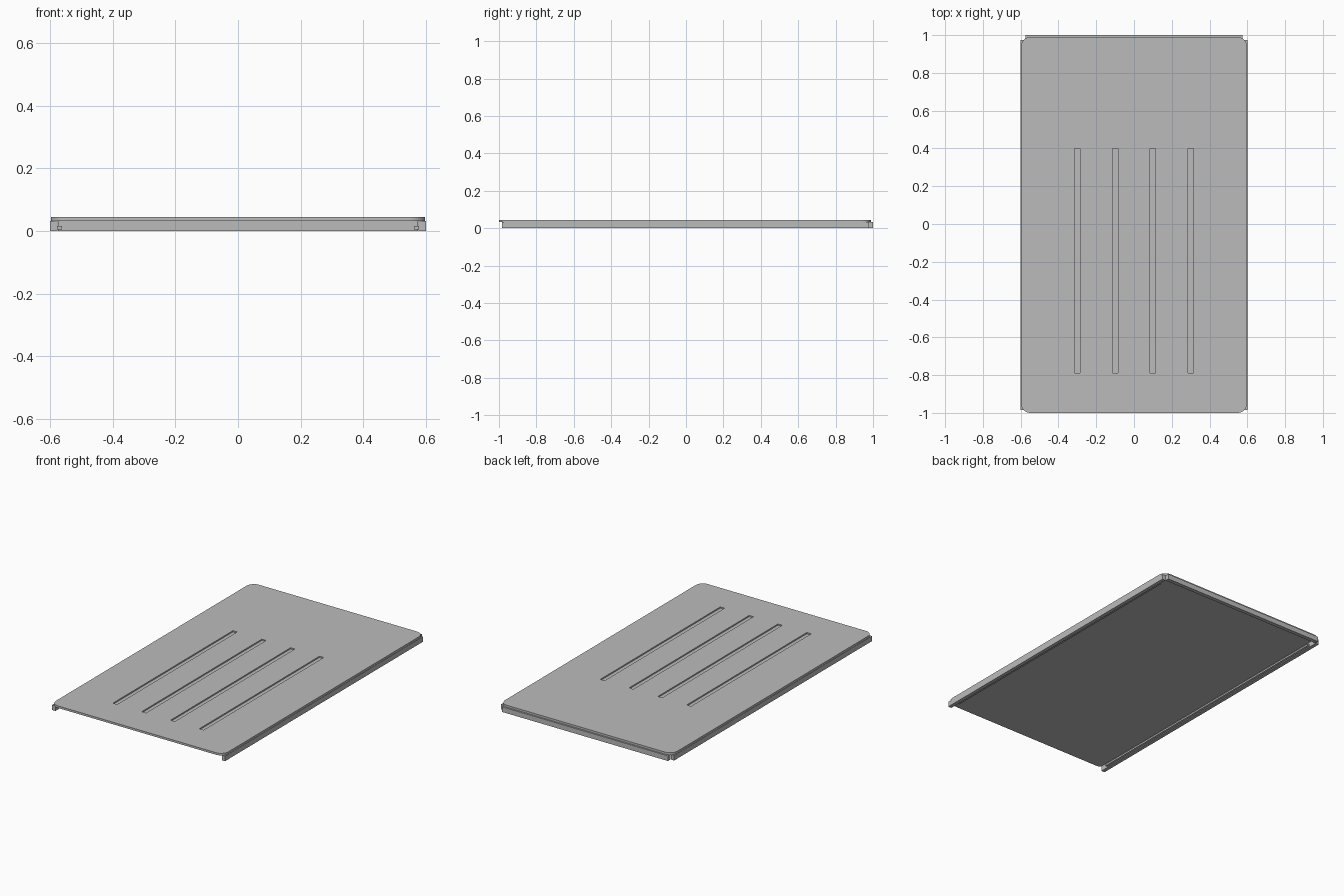
import bpy, bmesh
from math import pi, cos, sin

cube = bpy.data.objects.get("Cube")
if cube:
    bpy.data.objects.remove(cube, do_unlink=True)

GREY = (0.5, 0.5, 0.5, 1)
grey = bpy.data.materials.new("plain grey")
grey.use_nodes = True
grey.diffuse_color = GREY
grey.node_tree.nodes["Principled BSDF"].inputs["Base Color"].default_value = GREY


def prism(name, outline, z0, z1):
    """Extrude a flat xy outline from z0 up to z1."""
    bm = bmesh.new()
    face = bm.faces.new([bm.verts.new((x, y, z0)) for x, y in outline])
    ext = bmesh.ops.extrude_face_region(bm, geom=[face])["geom"]
    bmesh.ops.translate(bm, vec=(0, 0, z1 - z0),
                        verts=[v for v in ext if isinstance(v, bmesh.types.BMVert)])
    bmesh.ops.recalc_face_normals(bm, faces=bm.faces)
    mesh = bpy.data.meshes.new(name)
    bm.to_mesh(mesh)
    bm.free()
    mesh.materials.append(grey)
    obj = bpy.data.objects.new(name, mesh)
    bpy.context.collection.objects.link(obj)
    return obj


def rect(x0, x1, y0, y1):
    return [(x0, y0), (x1, y0), (x1, y1), (x0, y1)]


def rounded_rect(x0, x1, y0, y1, r, steps=8):
    corners = [(x1 - r, y1 - r), (x0 + r, y1 - r), (x0 + r, y0 + r), (x1 - r, y0 + r)]
    return [(cx + r * cos(a), cy + r * sin(a))
            for q, (cx, cy) in enumerate(corners)
            for a in [(q + i / steps) * pi / 2 for i in range(steps + 1)]]


TOP, UNDER = 0.045, 0.032

# Top panel with rounded corners
panel = prism("top_panel", rounded_rect(-0.598, 0.598, -1, 0.99, 0.05), UNDER, TOP)

# Four long shallow grooves cut into the panel
for x in (-0.3, -0.1, 0.1, 0.3):
    cutter = prism("groove_cutter", rect(x - 0.015, x + 0.015, -0.79, 0.4), TOP - 0.008, TOP + 0.02)
    cutter.hide_render = True
    cut = panel.modifiers.new("groove", 'BOOLEAN')
    cut.operation = 'DIFFERENCE'
    cut.solver = 'EXACT'
    cut.object = cutter
    bpy.context.view_layer.objects.active = panel
    bpy.ops.object.modifier_apply(modifier=cut.name)
    bpy.data.objects.remove(cutter, do_unlink=True)

# Side rails, each with a small inner lip
for side, s in (("left", 1), ("right", -1)):
    prism(side + "_rail", rect(s * 0.577, s * 0.6, -0.985, 0.975), 0, UNDER)
    prism(side + "_lip", rect(s * 0.562, s * 0.577, -0.93, 0.92), 0.005, 0.016)

# Back rail, open notches at its corners
prism("back_rail", rect(-0.575, 0.575, 0.975, 1), 0, UNDER)
